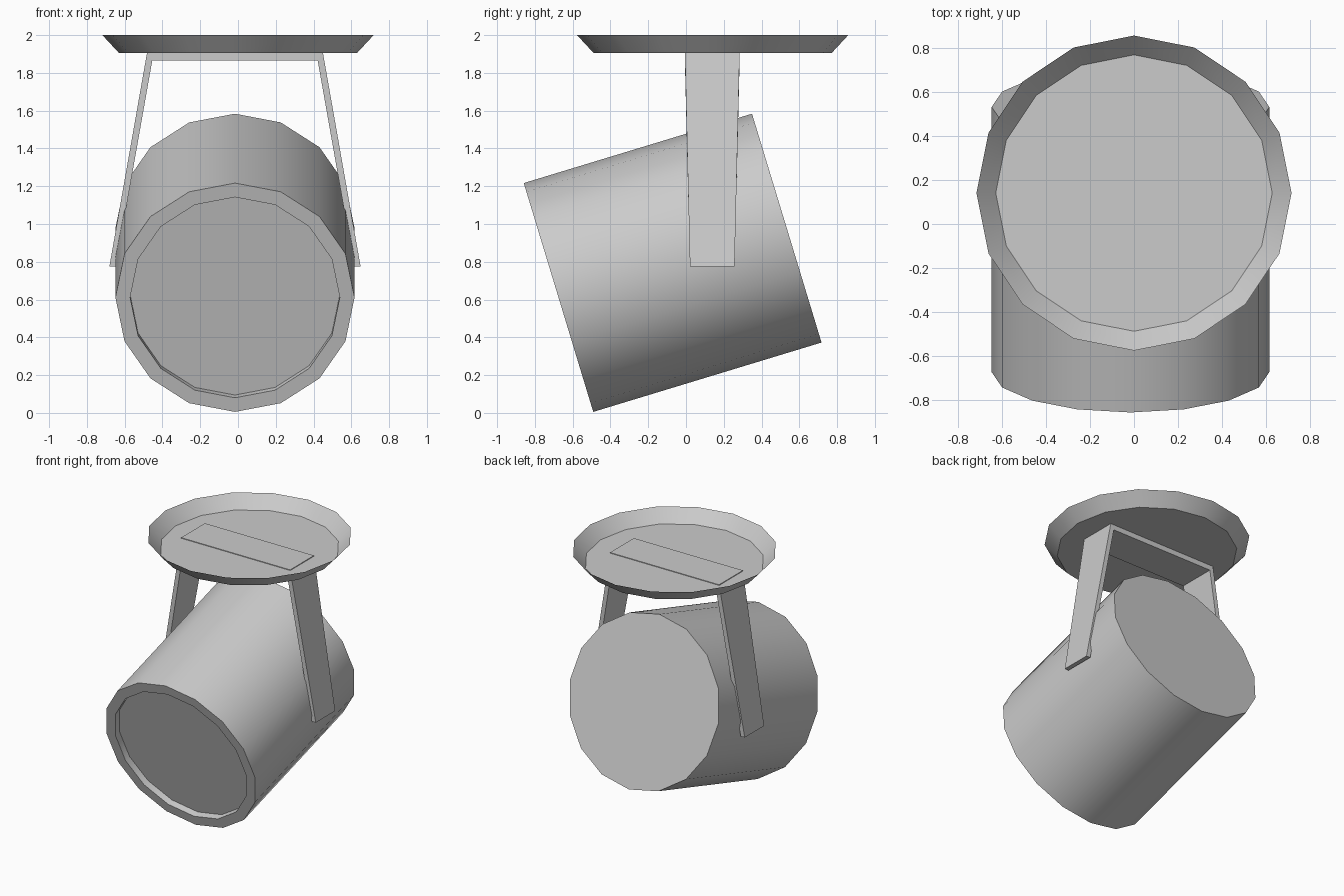
import bpy, bmesh
from math import sin, cos, pi, radians

if "Cube" in bpy.data.objects:
    bpy.data.objects.remove(bpy.data.objects["Cube"])

SIDES = 16


def make_object(name, bm, loc=(0, 0, 0), rot=(0, 0, 0)):
    mesh = bpy.data.meshes.new(name)
    bm.to_mesh(mesh)
    bm.free()
    ob = bpy.data.objects.new(name, mesh)
    bpy.context.collection.objects.link(ob)
    ob.location, ob.rotation_euler = loc, rot
    return ob


def shade(ob, degrees=30):
    bpy.ops.object.select_all(action='DESELECT')
    ob.select_set(True)
    bpy.context.view_layer.objects.active = ob
    bpy.ops.object.shade_smooth_by_angle(angle=radians(degrees))


def lathe(name, profile, cap_start, cap_end, loc, rot=(0, 0, 0)):
    """Revolve (radius, height) points about local z."""
    bm = bmesh.new()
    rings = [[bm.verts.new((r * cos(2 * pi * i / SIDES), r * sin(2 * pi * i / SIDES), z))
              for i in range(SIDES)] for r, z in profile]
    for a, b in zip(rings, rings[1:]):
        for i in range(SIDES):
            j = (i + 1) % SIDES
            bm.faces.new((a[i], a[j], b[j], b[i]))
    if cap_start:
        bm.faces.new(rings[0][::-1])
    if cap_end:
        bm.faces.new(rings[-1])
    ob = make_object(name, bm, loc, rot)
    shade(ob)
    return ob


# Tilted lamp housing: recessed lens, rim, barrel and flat back
lathe("lamp_housing",
      [(0.555, 0.05), (0.555, 0), (0.633, 0), (0.633, 1.263)], True, True,
      (-0.016, -0.675, 0.611), (radians(-73.1), 0, 0))

# Open ceiling dish with a flat floor
lathe("ceiling_dish", [(0.63, 1.905), (0.718, 2.0)], True, False, (0, 0.141, 0))

# Bent bracket: outer and inner (x, z, half depth) outlines, swept as a strip
outer = [(0.665, 0.775, 0.118), (0.465, 1.91, 0.145)]
inner = [(0.631, 0.775, 0.118), (0.438, 1.865, 0.145)]
bm = bmesh.new()


def outline(points):
    path = [(-x, z, d) for x, z, d in points] + [(x, z, d) for x, z, d in reversed(points)]
    return [(bm.verts.new((x, -d, z)), bm.verts.new((x, d, z))) for x, z, d in path]


o, n = outline(outer), outline(inner)
for k in range(3):
    bm.faces.new((o[k][0], o[k + 1][0], o[k + 1][1], o[k][1]))
    bm.faces.new((n[k][0], n[k][1], n[k + 1][1], n[k + 1][0]))
    for s in (0, 1):
        bm.faces.new((o[k][s], n[k][s], n[k + 1][s], o[k + 1][s]))
for k in (0, 3):
    bm.faces.new((o[k][0], o[k][1], n[k][1], n[k][0]))
bmesh.ops.recalc_face_normals(bm, faces=bm.faces)
make_object("bracket", bm, (-0.016, 0.139, 0))
